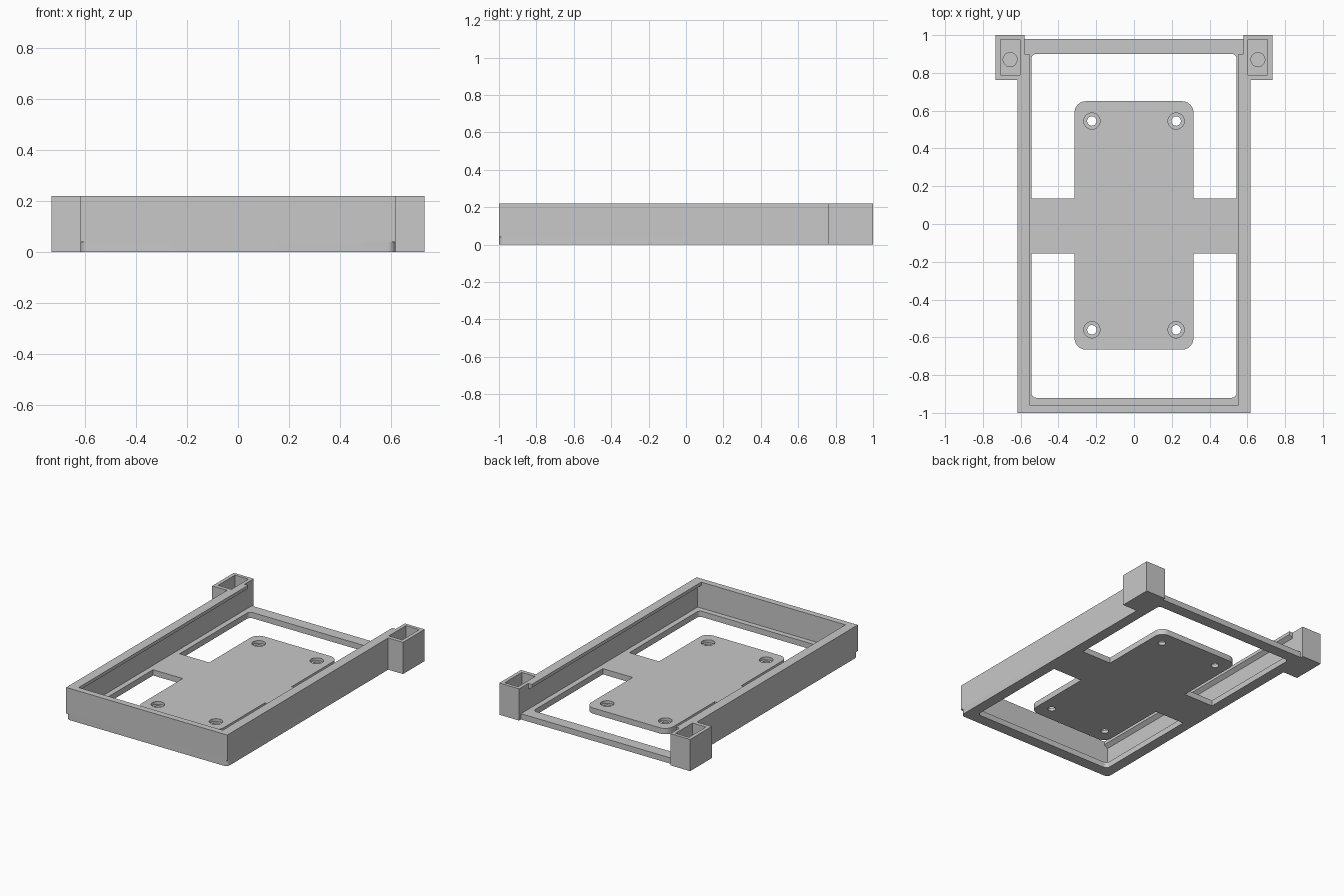
import bpy, bmesh
from math import pi, cos, sin
from mathutils import Vector

cube = bpy.data.objects.get("Cube")
if cube:
    bpy.data.objects.remove(cube, do_unlink=True)

grey = bpy.data.materials.new("plain grey")
grey.use_nodes = True
COLOUR = (0.58, 0.58, 0.58, 1)
grey.diffuse_color = COLOUR
for node in grey.node_tree.nodes:
    if node.type == 'BSDF_PRINCIPLED':
        node.inputs["Base Color"].default_value = COLOUR

HEIGHT, BASE = 0.22, 0.04


def outline(corners, steps=6):
    """Turn (x, y, radius) right-angled corners into a polygon with rounded corners."""
    pts = []
    for i, (x, y, r) in enumerate(corners):
        c = Vector((x, y))
        if not r:
            pts.append(c)
            continue
        back = (Vector(corners[i - 1][:2]) - c).normalized() * r
        ahead = (Vector(corners[(i + 1) % len(corners)][:2]) - c).normalized() * r
        for k in range(steps + 1):
            t = pi / 2 * k / steps
            pts.append(c + back * (1 - sin(t)) + ahead * (1 - cos(t)))
    return pts


def mesh_object(name, bm):
    bmesh.ops.recalc_face_normals(bm, faces=bm.faces)
    if bm.calc_volume(signed=True) < 0:
        bmesh.ops.reverse_faces(bm, faces=bm.faces)
    me = bpy.data.meshes.new(name)
    bm.to_mesh(me)
    bm.free()
    me.materials.append(grey)
    ob = bpy.data.objects.new(name, me)
    bpy.context.collection.objects.link(ob)
    return ob


def extrude(name, ring, shift):
    """Closed solid from a ring of points moved along shift."""
    bm = bmesh.new()
    near = [bm.verts.new(p) for p in ring]
    far = [bm.verts.new(Vector(p) + Vector(shift)) for p in ring]
    bm.faces.new(near[::-1])
    bm.faces.new(far)
    for i in range(len(ring)):
        bm.faces.new((near[i - 1], near[i], far[i], far[i - 1]))
    return mesh_object(name, bm)


def prism(name, corners, z0, z1):
    return extrude(name, [(p.x, p.y, z0) for p in outline(corners)], (0, 0, z1 - z0))


def rect(x0, x1, y0, y1):
    return [(x0, y0, 0), (x1, y0, 0), (x1, y1, 0), (x0, y1, 0)]


def cylinder(name, x, y, r, z0, z1):
    bm = bmesh.new()
    bmesh.ops.create_cone(bm, cap_ends=True, segments=32, radius1=r, radius2=r, depth=z1 - z0)
    bmesh.ops.translate(bm, vec=(x, y, (z0 + z1) / 2), verts=bm.verts)
    return mesh_object(name, bm)


def cut(ob, cutters):
    for c in cutters:
        mod = ob.modifiers.new("cut", 'BOOLEAN')
        mod.operation, mod.solver, mod.object = 'DIFFERENCE', 'EXACT', c
        bpy.context.view_layer.objects.active = ob
        bpy.ops.object.modifier_apply(modifier=mod.name)
        bpy.data.objects.remove(c, do_unlink=True)


def smooth(ob):
    bpy.ops.object.select_all(action='DESELECT')
    ob.select_set(True)
    bpy.context.view_layer.objects.active = ob
    bpy.ops.object.shade_smooth_by_angle(angle=pi / 6)


# Base: floor frame with central plate, rounded front corners, narrow back strip
W, INNER, POST_Y = 0.618, 0.58, 0.763
base = prism("base_frame", [
    (-W, -1, 0.03), (W, -1, 0.03), (W, POST_Y, 0), (INNER, POST_Y, 0),
    (INNER, 0.98, 0), (-INNER, 0.98, 0), (-INNER, POST_Y, 0), (-W, POST_Y, 0)], 0, BASE)


def opening(arm_y, plate_y, end_y):
    """C-shaped window around one end of the central plate."""
    return prism("window_cutter", [
        (-0.543, arm_y, 0), (-0.543, end_y, 0.025), (0.543, end_y, 0.025), (0.543, arm_y, 0),
        (0.315, arm_y, 0), (0.315, plate_y, 0.06), (-0.315, plate_y, 0.06), (-0.315, arm_y, 0)],
        -0.1, 0.1)


cutters = [opening(0.135, 0.65, 0.9), opening(-0.155, -0.665, -0.92)]
# Counterbored screw holes
for x in (-0.223, 0.223):
    for y in (0.545, -0.56):
        cutters.append(cylinder("bore_cutter", x, y, 0.043, 0.02, 0.1))
        cutters.append(cylinder("hole_cutter", x, y, 0.025, -0.1, 0.1))
cut(base, cutters)
smooth(base)

# Walls: front and both sides, open at the back
prism("walls", [
    (-W, -1, 0), (W, -1, 0), (W, POST_Y, 0), (INNER, POST_Y, 0), (INNER, -0.957, 0),
    (-INNER, -0.957, 0), (-INNER, POST_Y, 0), (-W, POST_Y, 0)], BASE, HEIGHT)

for side, s in (("left", 1), ("right", -1)):
    # Retaining lip along the top of the side wall
    lip = [(INNER, HEIGHT), (0.553, HEIGHT), (0.553, 0.197), (INNER, 0.178)]
    extrude(side + "_lip", [(s * x, -0.957, z) for x, z in lip], (0, 1.857, 0))

    # Corner post with a rectangular pocket and a round recess in its floor
    post = prism(side + "_post", rect(s * INNER, s * 0.732, POST_Y, 1), 0, HEIGHT)
    cut(post, [prism("pocket_cutter", rect(s * 0.604, s * 0.707, 0.79, 0.977), 0.06, 0.3),
               cylinder("recess_cutter", s * 0.656, 0.87, 0.037, 0.03, 0.1)])
    smooth(post)
